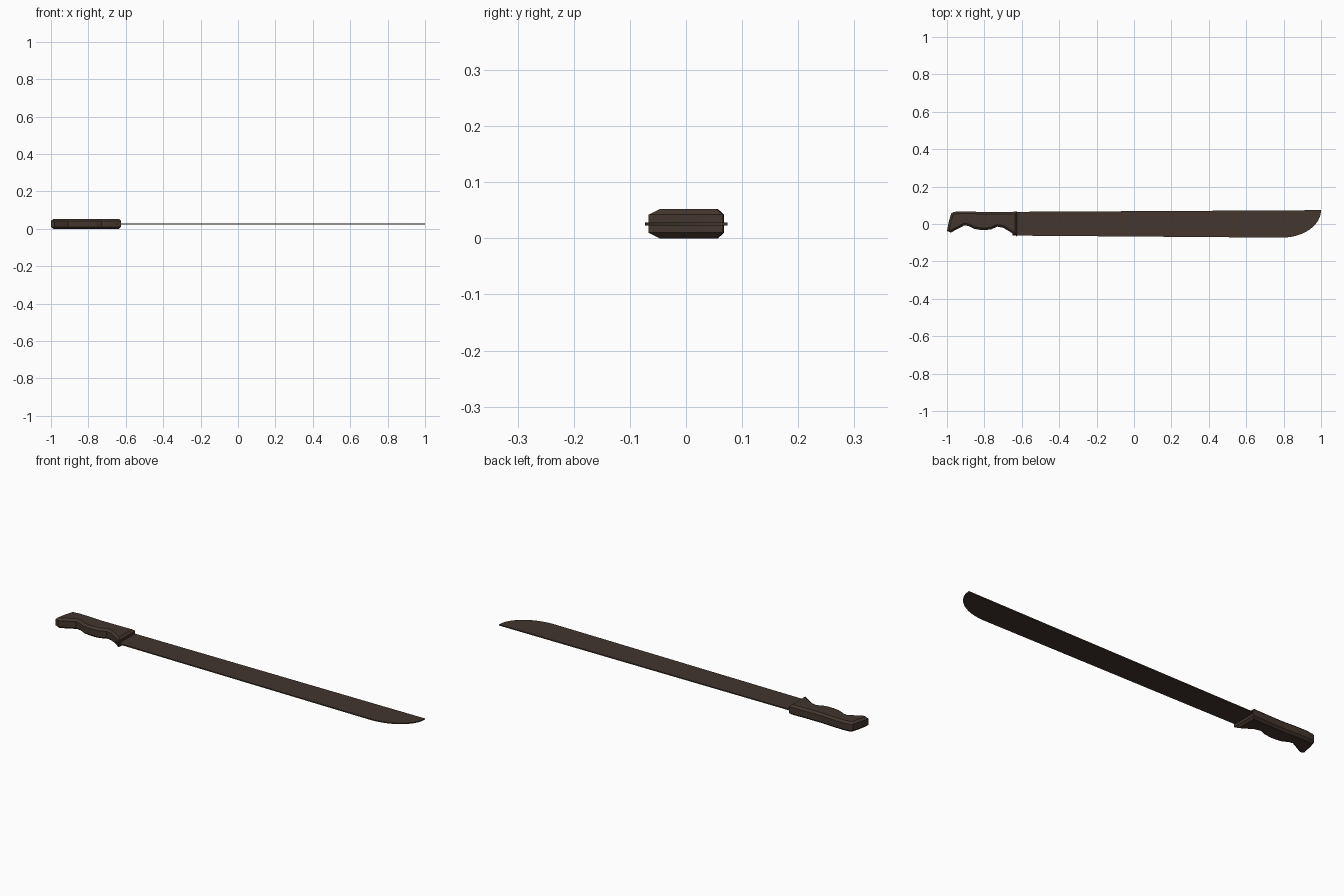
import bpy, bmesh, math

if "Cube" in bpy.data.objects:
    bpy.data.objects.remove(bpy.data.objects["Cube"])

brown = bpy.data.materials.new("dark brown")
brown.diffuse_color = (0.056, 0.037, 0.028, 1)
brown.use_nodes = True
brown.node_tree.nodes["Principled BSDF"].inputs["Base Color"].default_value = brown.diffuse_color


def slab(name, outline, z0, z1, inset=0.0, depth=0.0):
    """Extrude an outline in z, optionally chamfering the top and bottom rims."""
    bm = bmesh.new()
    bottom = bm.faces.new([bm.verts.new((x, y, z0)) for x, y in outline])
    ext = bmesh.ops.extrude_face_region(bm, geom=[bottom], use_keep_orig=True)
    top = [g for g in ext["geom"] if isinstance(g, bmesh.types.BMFace)][0]
    bmesh.ops.translate(bm, verts=top.verts[:], vec=(0, 0, z1 - z0))
    bmesh.ops.recalc_face_normals(bm, faces=bm.faces[:])
    if inset:
        for cap in (bottom, top):
            bmesh.ops.inset_region(bm, faces=[cap], thickness=inset,
                                   depth=0, use_even_offset=True)
            dz = depth if cap is top else -depth
            bmesh.ops.translate(bm, verts=cap.verts[:], vec=(0, 0, dz))
    me = bpy.data.meshes.new(name)
    bm.to_mesh(me)
    bm.free()
    me.materials.append(brown)
    ob = bpy.data.objects.new(name, me)
    bpy.context.collection.objects.link(ob)
    return ob


# Blade: long thin plate with a rounded belly sweeping up to the point
blade = [(-0.65, 0.065), (-0.65, -0.062)]
for i in range(13):
    a = math.pi / 2 * i / 12
    blade.append((0.79 + 0.21 * math.sin(a), 0.074 - 0.147 * math.cos(a)))
slab("blade", blade, 0.0225, 0.0285)

# Handle: chamfered grip with finger curves and a hooked butt
handle = [
    (-0.625, 0.066), (-0.70, 0.064), (-0.80, 0.063), (-0.87, 0.067),
    (-0.935, 0.068), (-0.965, 0.064), (-0.978, 0.055), (-0.990, 0.013),
    (-1.0, -0.037), (-0.980, -0.046), (-0.906, -0.007), (-0.885, -0.011),
    (-0.855, -0.026), (-0.825, -0.031), (-0.79, -0.032), (-0.762, -0.028),
    (-0.73, -0.014), (-0.70, -0.020), (-0.66, -0.044), (-0.625, -0.067),
]
slab("handle", handle, 0.010, 0.042, inset=0.011, depth=0.010)
